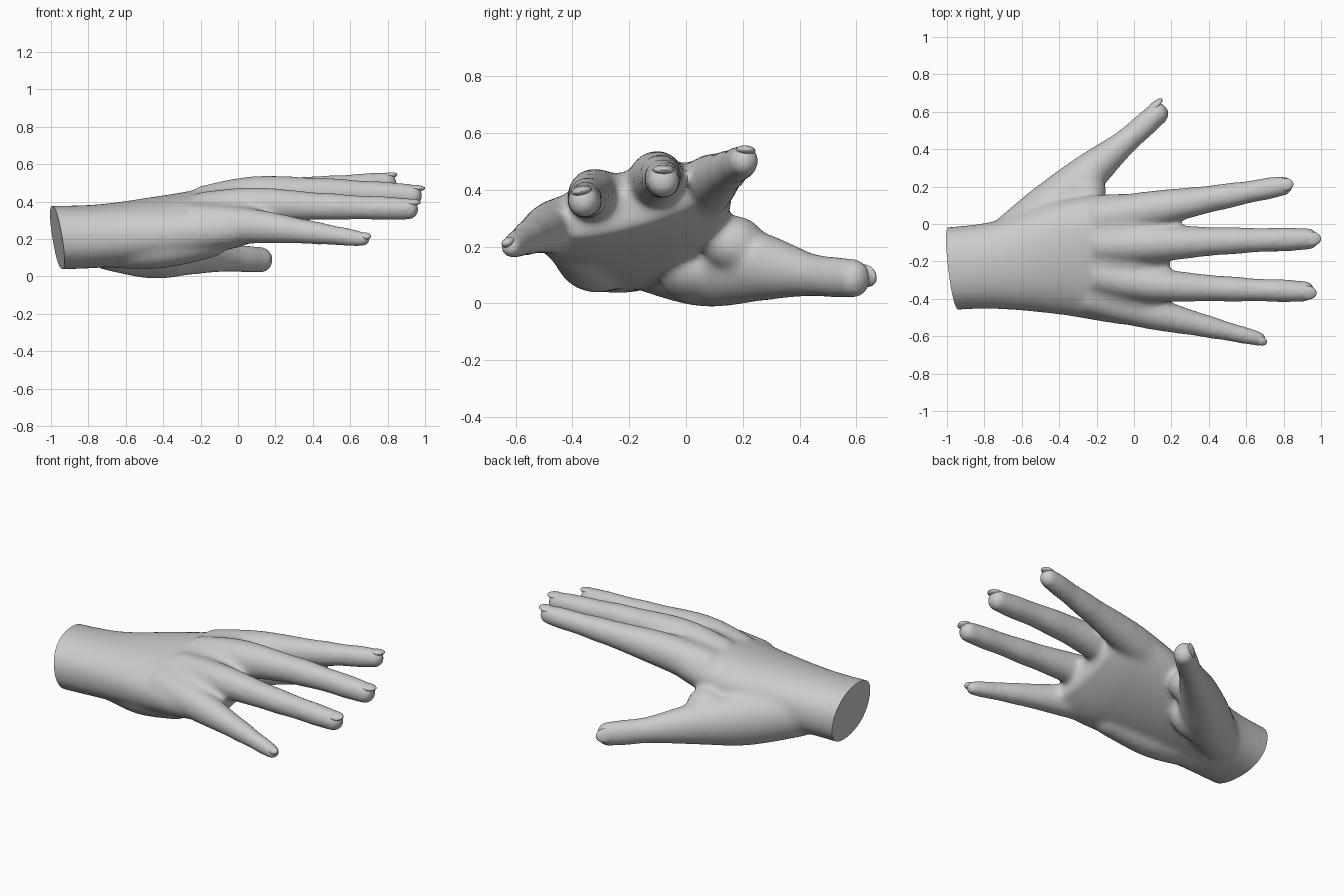
import bpy, bmesh, math
from mathutils import Vector, Matrix

if "Cube" in bpy.data.objects:
    bpy.data.objects.remove(bpy.data.objects["Cube"])

skin = bpy.data.materials.new("pale_grey")
skin.diffuse_color = (0.6, 0.6, 0.6, 1)
skin.use_nodes = True
skin.node_tree.nodes["Principled BSDF"].inputs["Base Color"].default_value = skin.diffuse_color
GROW = 0.006          # makes up for the shrinkage of the smoothing


def spline(pts, steps=10):
    """Smooth rows of numbers (Catmull-Rom)."""
    p = [pts[0]] + pts + [pts[-1]]
    out = []
    for i in range(1, len(p) - 2):
        for s in range(steps):
            t = s / steps
            out.append([0.5 * (2 * b + (c - a) * t + (2 * a - 5 * b + 4 * c - d) * t * t
                               + (3 * b - a - 3 * c + d) * t ** 3)
                        for a, b, c, d in zip(p[i - 1], p[i], p[i + 1], p[i + 2])])
    return out + [list(pts[-1])]


def skin_rings(bm, rings):
    """Bridge rings of points and close both ends."""
    vs = [[bm.verts.new(c) for c in r] for r in rings]
    n = len(vs[0])
    for a, b in zip(vs, vs[1:]):
        for i in range(n):
            bm.faces.new((a[i], a[(i + 1) % n], b[(i + 1) % n], b[i]))
    bm.faces.new(vs[0][::-1])
    bm.faces.new(vs[-1])


def tube(bm, pts, tall=1.0, joints=(), n=24):
    """Tapered tube through (x, y, z, radius), swollen at joints, with a rounded tip."""
    rows = spline(pts)
    for i, row in enumerate(rows):
        t = i / (len(rows) - 1)
        row[3] *= 1 + sum(0.06 * math.exp(-((t - j) / 0.05) ** 2) for j in joints)
    end, r = Vector(rows[-1][:3]), rows[-1][3]
    d = (end - Vector(rows[-2][:3])).normalized()
    for k in range(1, 7):
        a = k / 6 * math.radians(85)
        rows.append([*(end + d * r * math.sin(a)), r * math.cos(a)])
    rings = []
    for i, row in enumerate(rows):
        c = Vector(row[:3])
        t = Vector(rows[min(i + 1, len(rows) - 1)][:3]) - Vector(rows[max(i - 1, 0)][:3])
        side = Vector((0, 0, 1)).cross(t).normalized()
        up = t.cross(side).normalized()
        rr = row[3] + GROW
        rings.append([c + side * rr * math.cos(q) + up * rr * tall * math.sin(q)
                      for q in (2 * math.pi * j / n for j in range(n))])
    skin_rings(bm, rings)


def ball(bm, centre, scale):
    m = Matrix.Translation(centre) @ Matrix.Diagonal((*scale, 1))
    bmesh.ops.create_uvsphere(bm, u_segments=24, v_segments=16, radius=1, matrix=m)


bm = bmesh.new()

# wrist and palm: x, y, z, half width, half thickness; it tilts more towards the knuckles
palm = [[-1.08, -.245, .205, .215, .165], [-.75, -.22, .215, .228, .163],
        [-.4, -.18, .255, .30, .165], [0, -.19, .325, .355, .135],
        [.19, -.20, .335, .29, .06]]
rings = []
for x, y, z, w, h in spline(palm):
    tilt = math.radians(min(15, max(0, 15 * (x + 1))))
    ca, sa = math.cos(tilt), math.sin(tilt)
    ring = []
    for j in range(40):
        q = 2 * math.pi * j / 40
        u, v = [math.copysign(abs(f) ** 0.9, f) for f in (math.cos(q), math.sin(q))]
        u, v = u * (w + GROW), v * (h + GROW)
        ring.append((x, y + u * ca - v * sa, z + u * sa + v * ca))
    rings.append(ring)
skin_rings(bm, rings)

# four fingers and a thumb: x, y, z, radius
index = [[-.2, .03, .36, .10], [.1, .08, .42, .092], [.48, .147, .468, .061],
         [.8, .205, .503, .048]]
middle = [[-.2, -.11, .37, .10], [.1, -.104, .43, .096], [.5, -.09, .447, .066],
          [.935, -.08, .432, .053]]
ring_f = [[-.2, -.27, .34, .10], [.1, -.323, .38, .086], [.5, -.347, .372, .061],
          [.915, -.36, .36, .051]]
little = [[-.25, -.38, .28, .10], [.08, -.472, .268, .084], [.4, -.55, .234, .053],
          [.672, -.615, .198, .034]]
thumb = [[-.72, -.13, .18, .12], [-.46, .07, .145, .135], [-.25, .265, .128, .102],
         [-.04, .445, .1, .062], [.127, .592, .088, .057]]
for path in (index, middle, ring_f, little):
    tube(bm, path, 1.05, joints=(0.69, 0.88))
tube(bm, thumb, 1.12, joints=(0.86,))

# heel of the hand, base of the thumb and the web beside it
tube(bm, [[-.68, -.27, .16, .11], [-.42, -.33, .162, .115], [-.15, -.38, .2, .095]])
ball(bm, (-.26, .17, .21), (.115, .11, .10))
ball(bm, (-.45, .02, .125), (.17, .12, .125))

bmesh.ops.recalc_face_normals(bm, faces=bm.faces)
raw = bpy.data.objects.new("hand_blank", bpy.data.meshes.new("hand_blank"))
bm.to_mesh(raw.data)
bm.free()
bpy.context.collection.objects.link(raw)

# fuse the parts into one soft surface
fuse = raw.modifiers.new("fuse", 'REMESH')
fuse.mode = 'VOXEL'
fuse.voxel_size = 0.013
soft = raw.modifiers.new("soften", 'SMOOTH')
soft.factor = 0.5
soft.iterations = 22
fused = bpy.data.meshes.new_from_object(raw.evaluated_get(bpy.context.evaluated_depsgraph_get()))
bpy.data.objects.remove(raw)

# slanted flat cut at the wrist
bm = bmesh.new()
bm.from_mesh(fused)
cut = bmesh.ops.bisect_plane(bm, geom=bm.verts[:] + bm.edges[:] + bm.faces[:],
                             plane_co=(-.965, -.245, .205), plane_no=(1, .12, .16),
                             clear_inner=True)
rim = [e for e in cut["geom_cut"] if isinstance(e, bmesh.types.BMEdge)]
bmesh.ops.holes_fill(bm, edges=rim, sides=0)
bmesh.ops.recalc_face_normals(bm, faces=bm.faces)
bm.to_mesh(fused)
bm.free()
parts = [bpy.data.objects.new("hand", fused)]

# nails: thin curved plates sunk into the finger tips, facing the given way
for name, path, up in (("index", index, (0, .1, 1)), ("middle", middle, (0, 0, 1)),
                       ("ring_finger", ring_f, (0, -.2, 1)), ("little", little, (0, -.5, 1)),
                       ("thumb", thumb, (-.65, .7, .25))):
    tip, r = Vector(path[-1][:3]), path[-1][3]
    d = (tip - Vector(path[-2][:3])).normalized()
    up = Vector(up)
    up = (up - d * up.dot(d)).normalized()
    m = Matrix((d, up.cross(d), up)).transposed().to_4x4()
    m.translation = tip + up * (r - 0.013) + d * r * 0.25
    bm = bmesh.new()
    bmesh.ops.create_uvsphere(bm, u_segments=24, v_segments=12, radius=1,
                              matrix=m @ Matrix.Diagonal((r * 0.95, r * 0.72, 0.017, 1)))
    mesh = bpy.data.meshes.new(name + "_nail")
    bm.to_mesh(mesh)
    bm.free()
    parts.append(bpy.data.objects.new(name + "_nail", mesh))

for ob in parts:
    bpy.context.collection.objects.link(ob)
    ob.data.materials.clear()
    ob.data.materials.append(skin)
    bpy.ops.object.select_all(action='DESELECT')
    ob.select_set(True)
    bpy.context.view_layer.objects.active = ob
    bpy.ops.object.shade_smooth_by_angle(angle=math.radians(40))
